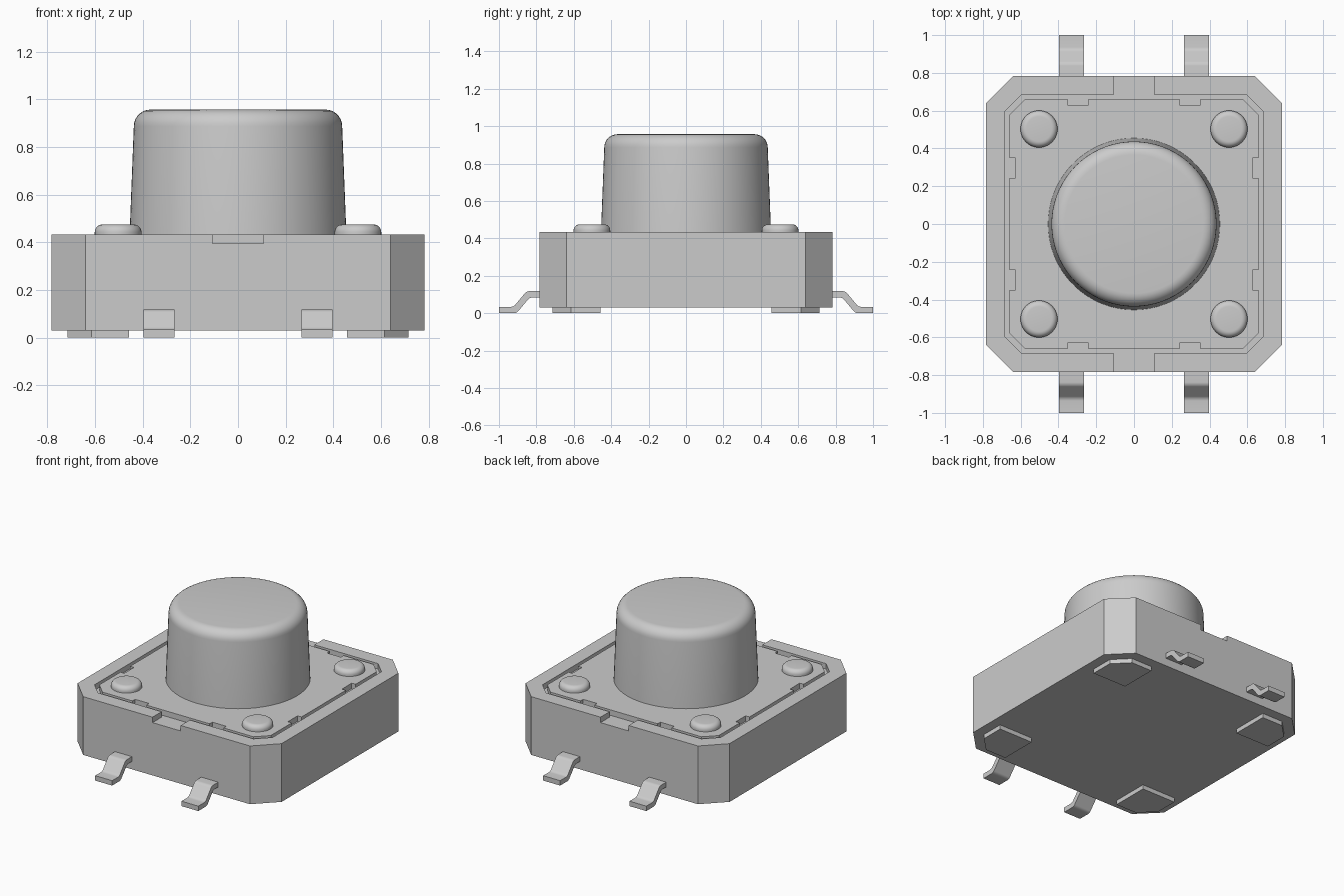
import bpy, bmesh, math

cube = bpy.data.objects.get("Cube")
if cube:
    bpy.data.objects.remove(cube, do_unlink=True)

grey = bpy.data.materials.new("plain grey")
grey.use_nodes = True
GREY = (0.6, 0.6, 0.6, 1.0)
grey.diffuse_color = GREY
grey.node_tree.nodes["Principled BSDF"].inputs["Base Color"].default_value = GREY

BOTTOM, FLOOR, TOP = 0.03, 0.396, 0.434


def finish(bm, name, smooth=False):
    bmesh.ops.recalc_face_normals(bm, faces=bm.faces[:])
    mesh = bpy.data.meshes.new(name)
    bm.to_mesh(mesh)
    bm.free()
    mesh.materials.append(grey)
    ob = bpy.data.objects.new(name, mesh)
    bpy.context.collection.objects.link(ob)
    if smooth:
        bpy.ops.object.select_all(action='DESELECT')
        ob.select_set(True)
        bpy.context.view_layer.objects.active = ob
        bpy.ops.object.shade_smooth_by_angle(angle=math.radians(35))
    return ob


def extruded(outline, offset):
    """Closed outline of 3D points pushed along an offset."""
    bm = bmesh.new()
    face = bm.faces.new([bm.verts.new(p) for p in outline])
    ext = bmesh.ops.extrude_face_region(bm, geom=[face])
    new = [g for g in ext["geom"] if isinstance(g, bmesh.types.BMVert)]
    bmesh.ops.translate(bm, verts=new, vec=offset)
    return bm


def prism(name, outline, z0, z1):
    return finish(extruded([(x, y, z0) for x, y in outline], (0, 0, z1 - z0)), name)


def four_sides(side):
    """Repeat the points of the back edge clockwise around all four sides."""
    pts = []
    for _ in range(4):
        pts += side
        side = [(y, -x) for x, y in side]
    return pts


def lathe(name, x, y, z0, r0, z1, r1, fillet, segments):
    """Tapered round peg with a rounded top edge."""
    prof = [(r0, z0)]
    for i in range(8):
        a = math.radians(90 * i / 7)
        prof.append((r1 - fillet + fillet * math.cos(a), z1 - fillet + fillet * math.sin(a)))
    bm = bmesh.new()
    rings = [[bm.verts.new((x + r * math.cos(2 * math.pi * k / segments),
                            y + r * math.sin(2 * math.pi * k / segments), z))
              for k in range(segments)] for r, z in prof]
    for a, b in zip(rings, rings[1:]):
        for k in range(segments):
            n = (k + 1) % segments
            bm.faces.new((a[k], a[n], b[n], b[k]))
    bm.faces.new(rings[0])
    bm.faces.new(rings[-1])
    return finish(bm, name, smooth=True)


# Housing: chamfered block with a recess that opens at front and back
body = prism("housing", four_sides([(-0.64, 0.783), (0.64, 0.783)]), BOTTOM, TOP)
half = [(-0.683, 0.597), (-0.597, 0.683), (-0.108, 0.683), (-0.108, 0.9),
        (0.108, 0.9), (0.108, 0.683), (0.597, 0.683), (0.683, 0.597)]
cutter = prism("recess_cutter", half + [(-x, -y) for x, y in half], FLOOR, 0.6)
cutter.hide_render = True
mod = body.modifiers.new("recess", 'BOOLEAN')
mod.operation = 'DIFFERENCE'
mod.solver = 'EXACT'
mod.object = cutter
bpy.context.view_layer.objects.active = body
bpy.ops.object.modifier_apply(modifier=mod.name)
bpy.data.objects.remove(cutter, do_unlink=True)

# Cover plate with two small edge notches per side
left = [(-0.58, 0.658), (-0.35, 0.658), (-0.35, 0.628), (-0.243, 0.628), (-0.243, 0.658)]
prism("cover_plate", four_sides(left + [(-x, y) for x, y in reversed(left)]), FLOOR - 0.02, TOP)

# Push button
lathe("button", 0, 0, TOP - 0.01, 0.455, 0.957, 0.437, 0.07, 72)

# Rivets, feet and terminals, mirrored to all four corners
foot = [(0.457, 0.457), (0.715, 0.457), (0.715, 0.615), (0.615, 0.715), (0.457, 0.715)]
lead = [(0.74, 0.118), (0.852, 0.118), (0.922, 0.034), (1.0, 0.034),
        (1.0, 0.0), (0.906, 0.0), (0.836, 0.084), (0.74, 0.084)]
for sx, xname in ((1, "left"), (-1, "right")):
    for sy, yname in ((-1, "front"), (1, "back")):
        tag = f"{yname}_{xname}"
        lathe("rivet_" + tag, sx * 0.503, sy * 0.503, TOP - 0.01, 0.098, 0.475, 0.098, 0.032, 40)
        prism("foot_" + tag, [(sx * x, sy * y) for x, y in foot], 0.0, BOTTOM + 0.01)
        # Terminal strip with softly rounded bends
        bm = extruded([(sx * 0.266, sy * y, z) for y, z in lead], (sx * 0.13, 0, 0))
        bends = [e for e in bm.edges
                 if abs(e.verts[0].co.x - e.verts[1].co.x) > 0.1
                 and 0.8 < abs(e.verts[0].co.y) < 0.95]
        bmesh.ops.bevel(bm, geom=bends, offset=0.014, segments=4, profile=0.5, affect='EDGES')
        finish(bm, "terminal_" + tag, smooth=True)
